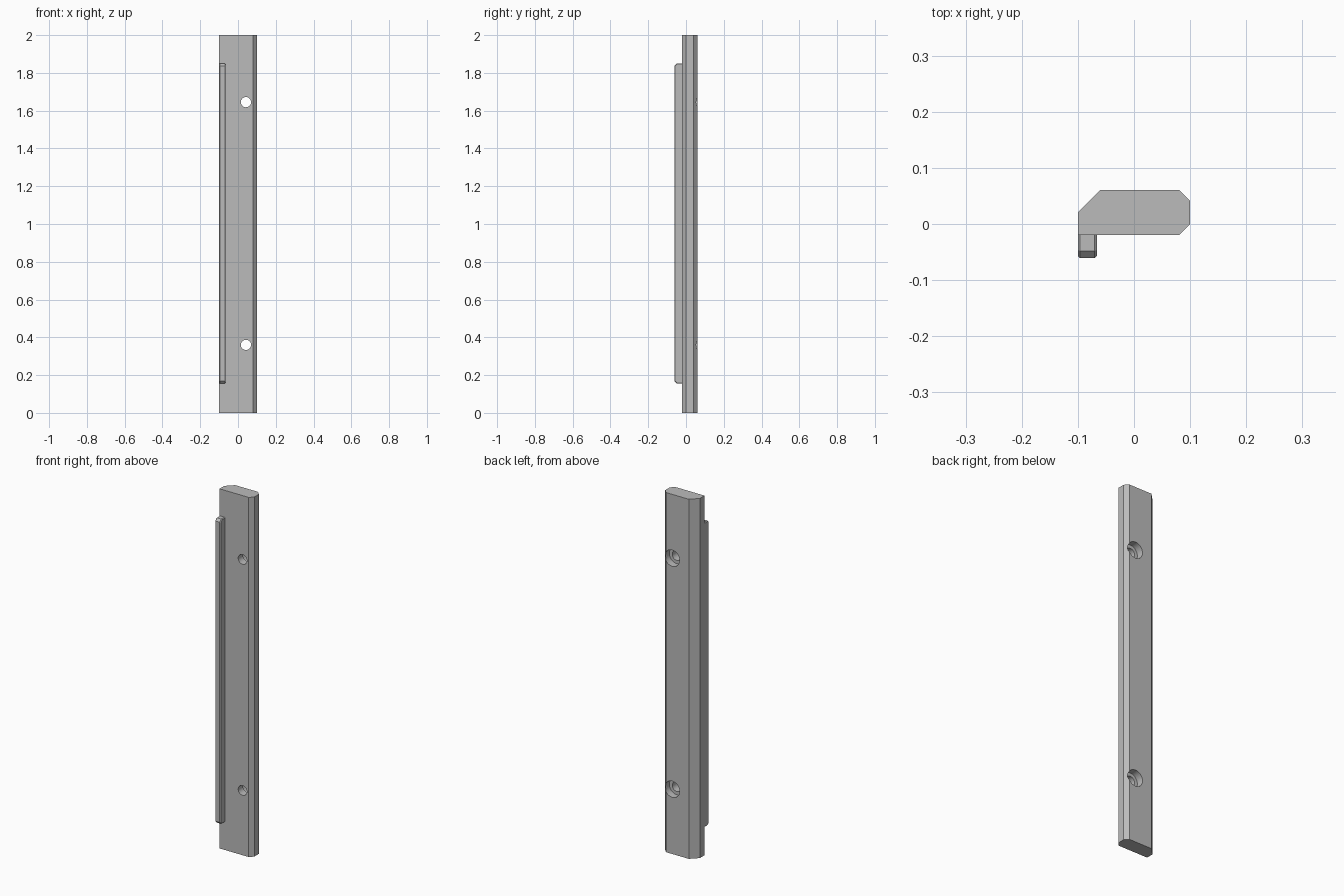
import bpy
import bmesh
from mathutils import Matrix, Vector
from math import pi

cube = bpy.data.objects.get("Cube")
if cube:
    bpy.data.objects.remove(cube, do_unlink=True)

grey = bpy.data.materials.new("plain grey")
grey.use_nodes = True
COLOUR = (0.5, 0.5, 0.5, 1)
grey.diffuse_color = COLOUR
grey.node_tree.nodes["Principled BSDF"].inputs["Base Color"].default_value = COLOUR


def add_object(name, bm):
    bmesh.ops.recalc_face_normals(bm, faces=bm.faces)
    mesh = bpy.data.meshes.new(name)
    bm.to_mesh(mesh)
    bm.free()
    mesh.materials.append(grey)
    obj = bpy.data.objects.new(name, mesh)
    bpy.context.collection.objects.link(obj)
    return obj


def prism(name, points, direction):
    bm = bmesh.new()
    face = bm.faces.new([bm.verts.new(p) for p in points])
    result = bmesh.ops.extrude_face_region(bm, geom=[face])
    verts = [v for v in result["geom"] if isinstance(v, bmesh.types.BMVert)]
    bmesh.ops.translate(bm, verts=verts, vec=Vector(direction))
    return add_object(name, bm)


def hole_cutter(name, radius, y0, y1, x, z):
    bm = bmesh.new()
    place = Matrix.Translation((x, (y0 + y1) / 2, z)) @ Matrix.Rotation(pi / 2, 4, "X")
    bmesh.ops.create_cone(bm, cap_ends=True, segments=48, radius1=radius,
                          radius2=radius, depth=y1 - y0, matrix=place)
    obj = add_object(name, bm)
    obj.hide_render = True
    obj.hide_viewport = True
    return obj


# Main bar: chamfered outline drawn from above, extruded upwards
FRONT, BACK = -0.02, 0.061
outline = [(-0.1, FRONT), (0.08, FRONT), (0.1, 0), (0.1, 0.041),
           (0.08, BACK), (-0.06, BACK), (-0.1, 0.021)]
bar = prism("main_bar", [(x, y, 0) for x, y in outline], (0, 0, 2))

# Counterbored screw holes, wide at the back
cutters = []
for label, z in (("lower", 0.36), ("upper", 1.645)):
    cutters.append(hole_cutter(label + "_hole_cutter", 0.027, -0.1, 0.1, 0.042, z))
    cutters.append(hole_cutter(label + "_bore_cutter", 0.045, 0.022, 0.1, 0.042, z))
for cutter in cutters:
    mod = bar.modifiers.new(cutter.name, "BOOLEAN")
    mod.operation = "DIFFERENCE"
    mod.solver = "EXACT"
    mod.object = cutter

# Apply the cuts and drop the cutters
bpy.context.view_layer.update()
graph = bpy.context.evaluated_depsgraph_get()
cut_mesh = bpy.data.meshes.new_from_object(bar.evaluated_get(graph))
bar.modifiers.clear()
bar.data = cut_mesh
for cutter in cutters:
    bpy.data.objects.remove(cutter, do_unlink=True)

# Raised rail on the front edge, with chamfered ends and softened long edges
LOW, HIGH, TIP, CUT = 0.155, 1.85, -0.061, 0.013
side = [(-0.016, LOW), (TIP + CUT, LOW), (TIP, LOW + CUT),
        (TIP, HIGH - CUT), (TIP + CUT, HIGH), (-0.016, HIGH)]
rail = prism("front_rail", [(-0.1, y, z) for y, z in side], (0.034, 0, 0))
bevel = rail.modifiers.new("edge_chamfer", "BEVEL")
bevel.width = 0.004
bevel.segments = 1
bevel.limit_method = "ANGLE"
bevel.angle_limit = pi / 3

# Smooth hole walls, sharp edges elsewhere
bpy.ops.object.select_all(action="DESELECT")
bar.select_set(True)
bpy.context.view_layer.objects.active = bar
bpy.ops.object.shade_smooth_by_angle(angle=pi / 6)
